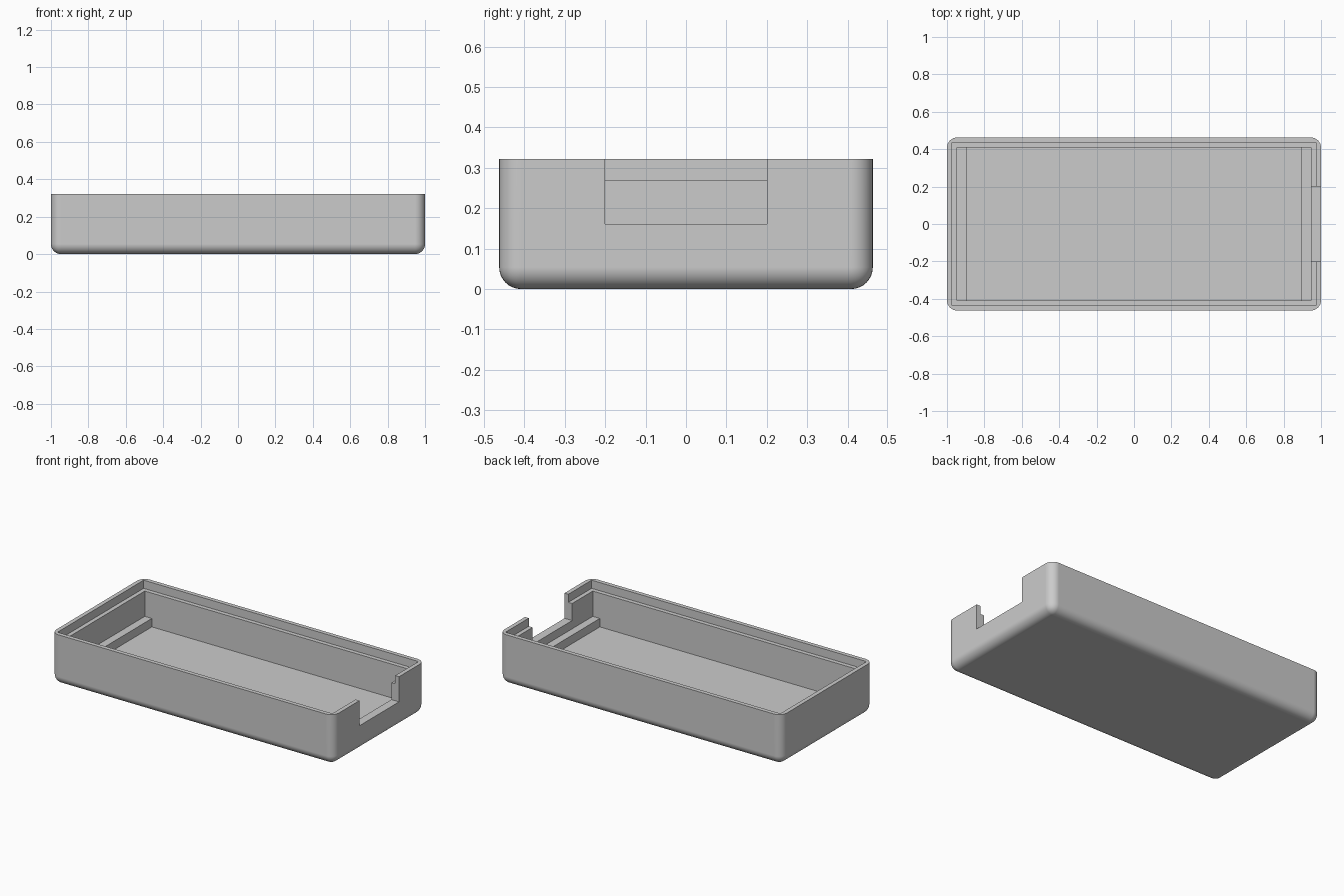
import bpy
import bmesh
from mathutils import Matrix, Vector

cube = bpy.data.objects.get("Cube")
if cube:
    bpy.data.objects.remove(cube, do_unlink=True)

LENGTH, WIDTH, HEIGHT = 2.0, 0.925, 0.322
WALL = 0.054
LIP = WALL / 2
LIP_Z = 0.27

grey = bpy.data.materials.new("grey plastic")
grey.use_nodes = True
color = (0.6, 0.6, 0.6, 1)
grey.diffuse_color = color
grey.node_tree.nodes["Principled BSDF"].inputs["Base Color"].default_value = color


def box(name, low, high, radius=0):
    """Box between two corners; a radius rounds every edge except the top rim."""
    low, high = Vector(low), Vector(high)
    bm = bmesh.new()
    bmesh.ops.create_cube(bm, size=1, matrix=Matrix.Translation((low + high) / 2)
                          @ Matrix.Diagonal((*(high - low), 1)))
    if radius:
        edges = [e for e in bm.edges if min(v.co.z for v in e.verts) < high.z - radius]
        bmesh.ops.bevel(bm, geom=edges, offset=radius, segments=8,
                        profile=0.5, affect='EDGES')
    mesh = bpy.data.meshes.new(name)
    bm.to_mesh(mesh)
    bm.free()
    mesh.materials.append(grey)
    obj = bpy.data.objects.new(name, mesh)
    bpy.context.collection.objects.link(obj)
    return obj


def cut(target, name, low, high):
    """Subtract a box from the target and remove the cutter."""
    cutter = box(name, low, high)
    cutter.hide_render = True
    mod = target.modifiers.new(name, 'BOOLEAN')
    mod.operation = 'DIFFERENCE'
    mod.solver = 'EXACT'
    mod.object = cutter
    bpy.context.view_layer.objects.active = target
    bpy.ops.object.modifier_apply(modifier=mod.name)
    bpy.data.objects.remove(cutter, do_unlink=True)


# Rounded outer case
x, y = LENGTH / 2, WIDTH / 2
case = box("case_shell", (-x, -y, 0), (x, y, HEIGHT), WALL)

# Main cavity, stepped lip for a lid, and the notch in the right-hand end wall
ix, iy = x - WALL, y - WALL
lx, ly = x - LIP, y - LIP
cut(case, "cavity", (-ix, -iy, WALL), (ix, iy, 1))
cut(case, "lid_lip", (-lx, -ly, LIP_Z), (lx, ly, 1))
cut(case, "end_notch", (ix - 0.02, -0.2, 0.161), (x + 0.1, 0.2, 1))

# Smooth rounded edges, flat walls
bpy.ops.object.select_all(action='DESELECT')
case.select_set(True)
bpy.context.view_layer.objects.active = case
bpy.ops.object.shade_smooth_by_angle(angle=0.5)
weighted = case.modifiers.new("flat_walls", 'WEIGHTED_NORMAL')
weighted.keep_sharp = True

# Support ledges along both inner ends, sunk slightly into the case
for name, side in (("left_ledge", 1), ("right_ledge", -1)):
    a, b = sorted((side * (ix - 0.05), side * (ix + 0.01)))
    box(name, (a, -iy - 0.01, WALL - 0.01), (b, iy + 0.01, 2 * WALL))
